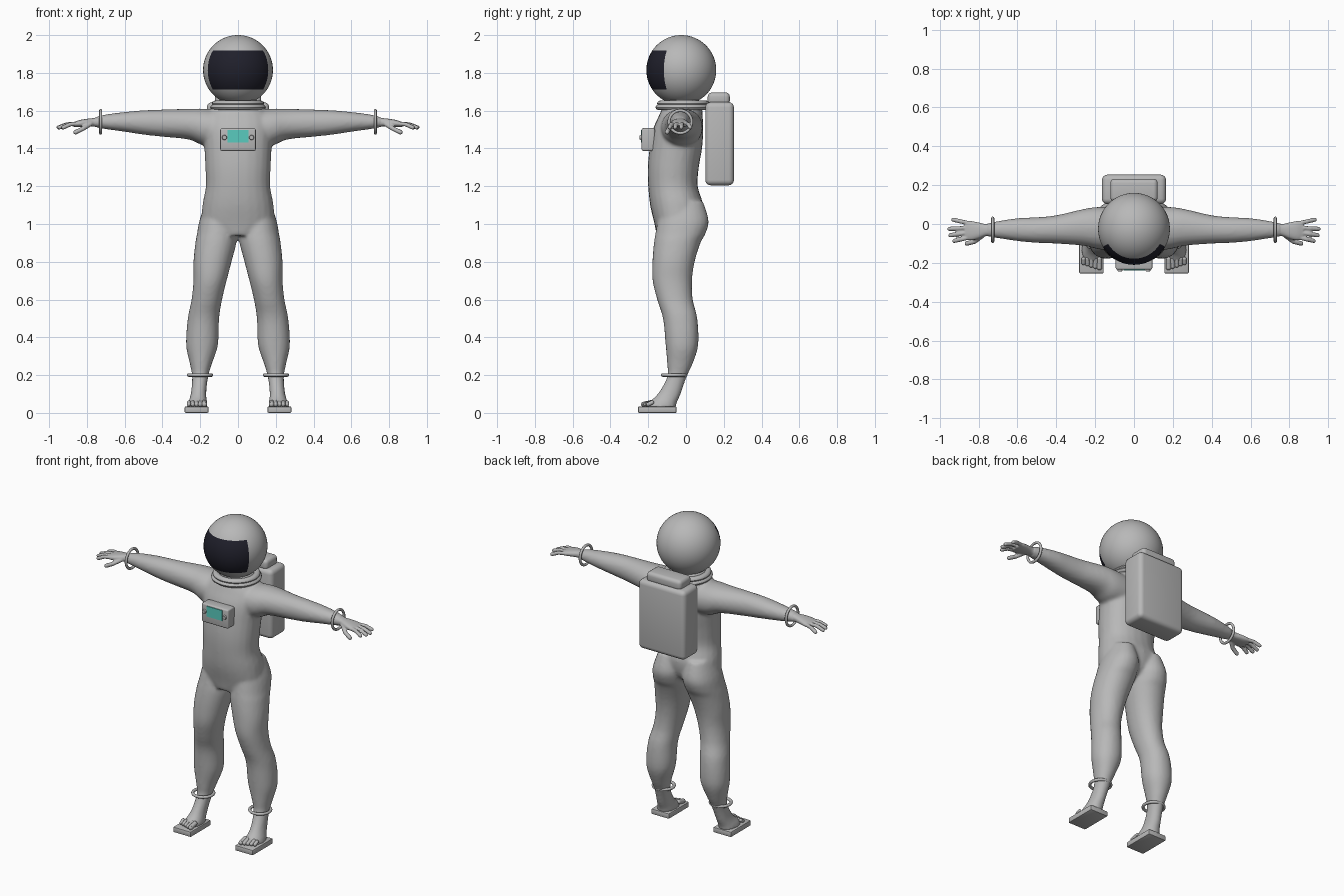
import bpy, bmesh
from math import sin, cos, pi, atan2, copysign
from mathutils import Vector, Matrix

cube = bpy.data.objects.get("Cube")
if cube:
    bpy.data.objects.remove(cube)


def material(name, rgb, rough=0.6):
    mat = bpy.data.materials.new(name)
    mat.use_nodes = True
    mat.diffuse_color = (*rgb, 1)
    shader = mat.node_tree.nodes["Principled BSDF"]
    shader.inputs["Base Color"].default_value = (*rgb, 1)
    shader.inputs["Roughness"].default_value = rough
    return mat


GREY = material("suit_grey", (0.48, 0.48, 0.48))
DARK = material("visor_dark", (0.014, 0.014, 0.024))
TEAL = material("screen_teal", (0.1, 0.6, 0.52))


def finish(name, bm, *mats):
    """Turn a bmesh into a smooth shaded object."""
    bmesh.ops.recalc_face_normals(bm, faces=bm.faces)
    mesh = bpy.data.meshes.new(name)
    bm.to_mesh(mesh)
    bm.free()
    for mat in mats:
        mesh.materials.append(mat)
    obj = bpy.data.objects.new(name, mesh)
    bpy.context.collection.objects.link(obj)
    bpy.ops.object.select_all(action="DESELECT")
    obj.select_set(True)
    bpy.context.view_layer.objects.active = obj
    bpy.ops.object.shade_smooth_by_angle(angle=pi / 5)
    return obj


def fuse(obj, voxel, rounds):
    """Blend overlapping lofts into one soft skin."""
    remesh = obj.modifiers.new("fuse", "REMESH")
    remesh.mode = "VOXEL"
    remesh.voxel_size = voxel
    remesh.use_smooth_shade = True
    soften = obj.modifiers.new("soften", "SMOOTH")
    soften.factor = 0.5
    soften.iterations = rounds


def catmull(a, b, c, d, t):
    return 0.5 * (2 * b + (c - a) * t + (2 * a - 5 * b + 4 * c - d) * t ** 2
                  + (3 * b - a - 3 * c + d) * t ** 3)


def loft(bm, rings, axis, side=1, power=0.95, count=24, steps=4):
    """Skin through oval rings given as (position, u min, u max, v min, v max)."""
    dense = []
    for i in range(len(rings) - 1):
        near = [rings[max(0, min(len(rings) - 1, i + k))] for k in (-1, 0, 1, 2)]
        for s in range(steps):
            dense.append([catmull(*vals, s / steps) for vals in zip(*near)])
    dense.append(rings[-1])
    loops = []
    for t, u0, u1, v0, v1 in dense:
        loop = []
        for k in range(count):
            c, s = cos(2 * pi * k / count), sin(2 * pi * k / count)
            u = (u0 + u1) / 2 + (u1 - u0) / 2 * copysign(abs(c) ** power, c)
            v = (v0 + v1) / 2 + (v1 - v0) / 2 * copysign(abs(s) ** power, s)
            x, y, z = (u, v, t) if axis == "z" else (t, u, v)
            loop.append(bm.verts.new((x * side, y, z)))
        loops.append(loop)
    for a, b in zip(loops, loops[1:]):
        for k in range(count):
            n = (k + 1) % count
            bm.faces.new((a[k], a[n], b[n], b[k]))
    bm.faces.new(loops[0])
    bm.faces.new(loops[-1])


def digit(bm, joints, radius, side):
    """Finger: tapered segments with a ball at every joint."""
    points = [Vector((x * side, y, z)) for x, y, z in joints]
    for p in points:
        bmesh.ops.create_uvsphere(bm, u_segments=12, v_segments=8, radius=radius,
                                  matrix=Matrix.Translation(p))
    for p, q in zip(points, points[1:]):
        turn = (q - p).to_track_quat("Z", "Y").to_matrix().to_4x4()
        bmesh.ops.create_cone(bm, cap_ends=True, segments=12, radius1=radius,
                              radius2=radius, depth=(q - p).length,
                              matrix=Matrix.Translation((p + q) / 2) @ turn)


def rounded_box(name, low, high, bevel, mat, segments=4):
    low, high = Vector(low), Vector(high)
    bm = bmesh.new()
    bmesh.ops.create_cube(bm, size=1, matrix=Matrix.Translation((low + high) / 2)
                          @ Matrix.Diagonal((*(high - low), 1)))
    if bevel:
        bmesh.ops.bevel(bm, geom=bm.edges[:], offset=bevel, segments=segments,
                        profile=0.5, affect="EDGES")
    return finish(name, bm, mat)


def ring(name, centre, major, minor, turn=Matrix(), stretch=1.0):
    """Torus band around local z, stretched along its own axis."""
    bm = bmesh.new()
    grid = []
    for i in range(40):
        a = 2 * pi * i / 40
        grid.append([])
        for j in range(12):
            b = 2 * pi * j / 12
            r = major + minor * cos(b)
            p = Vector((r * cos(a), r * sin(a), minor * stretch * sin(b)))
            grid[-1].append(bm.verts.new(Vector(centre) + turn.to_3x3() @ p))
    for i in range(40):
        a, b = grid[i], grid[(i + 1) % 40]
        for j in range(12):
            n = (j + 1) % 12
            bm.faces.new((a[j], b[j], b[n], a[n]))
    return finish(name, bm, GREY)


# Suit body: torso, legs and arms fused together
torso = [(0.94, 0.1, -0.155, 0.0), (1.0, 0.185, -0.167, 0.07), (1.1, 0.188, -0.19, 0.09),
         (1.2, 0.17, -0.2, 0.062), (1.3, 0.173, -0.202, 0.068), (1.4, 0.178, -0.193, 0.085),
         (1.5, 0.185, -0.175, 0.092), (1.57, 0.175, -0.145, 0.088),
         (1.615, 0.135, -0.125, 0.085), (1.67, 0.09, -0.1, 0.06)]
leg = [(1.12, 0.03, 0.17, -0.13, 0.09), (1.02, 0.004, 0.204, -0.15, 0.12),
       (0.95, 0.004, 0.217, -0.162, 0.104), (0.9, 0.008, 0.226, -0.17, 0.077),
       (0.8, 0.034, 0.236, -0.178, 0.046), (0.7, 0.06, 0.236, -0.177, 0.032),
       (0.6, 0.084, 0.246, -0.153, 0.036), (0.5, 0.1, 0.266, -0.122, 0.06),
       (0.36, 0.106, 0.275, -0.108, 0.065), (0.26, 0.138, 0.255, -0.1, 0.035),
       (0.19, 0.158, 0.243, -0.1, 0.003), (0.1, 0.168, 0.25, -0.15, -0.028),
       (0.05, 0.162, 0.266, -0.205, -0.05), (0.025, 0.16, 0.272, -0.21, -0.052)]
arm = [(0.05, -0.14, 0.085, 1.4, 1.6), (0.18, -0.13, 0.088, 1.415, 1.61),
       (0.26, -0.112, 0.077, 1.447, 1.61), (0.4, -0.101, 0.045, 1.462, 1.606),
       (0.5, -0.097, 0.035, 1.473, 1.602), (0.6, -0.088, 0.03, 1.488, 1.593),
       (0.7, -0.073, 0.015, 1.502, 1.58), (0.76, -0.064, 0.002, 1.513, 1.565)]
bm = bmesh.new()
loft(bm, [(z, -w, w, y0, y1) for z, w, y0, y1 in torso], "z", power=0.9)
for side in (1, -1):
    loft(bm, leg, "z", side)
    loft(bm, arm, "x", side)
fuse(finish("suit_body", bm, GREY), 0.01, 6)

# Hands with spread fingers, toes, soles and cuff rings
palm = [(0.72, -0.067, 0.007, 1.508, 1.572), (0.76, -0.062, 0.0, 1.515, 1.562),
        (0.8, -0.076, 0.008, 1.515, 1.557), (0.84, -0.085, 0.016, 1.513, 1.55),
        (0.87, -0.08, 0.014, 1.514, 1.54)]
fingers = [((0.85, -0.07), (0.925, -0.087)), ((0.86, -0.045), (0.945, -0.058)),
           ((0.86, -0.02), (0.95, -0.025)), ((0.85, 0.004), (0.93, 0.022))]
for side, word in ((1, "left"), (-1, "right")):
    bm = bmesh.new()
    loft(bm, palm, "x", side, power=0.85)
    for (x0, y0), (x1, y1) in fingers:
        digit(bm, [(x0, y0, 1.53), ((x0 + x1) / 2, (y0 + y1) / 2, 1.528),
                   (x1, y1, 1.511)], 0.0115, side)
    digit(bm, [(0.78, -0.06, 1.53), (0.82, -0.09, 1.505), (0.86, -0.1, 1.486)],
          0.0125, side)
    fuse(finish(word + "_hand", bm, GREY), 0.005, 3)

    bm = bmesh.new()
    for i in range(5):
        x = 0.178 + 0.0205 * i
        reach = -0.224 + 0.006 * i
        digit(bm, [(x, -0.18, 0.055), (x, reach, 0.045)], 0.014 - 0.0008 * i, side)
    finish(word + "_toes", bm, GREY)

    xs = sorted((0.156 * side, 0.282 * side))
    rounded_box(word + "_sole", (xs[0], -0.254, 0), (xs[1], -0.05, 0.034), 0.006, GREY, 2)
    ring(word + "_ankle_ring", (0.201 * side, -0.063, 0.2), 0.061, 0.009)
    ring(word + "_wrist_ring", (0.727 * side, -0.03, 1.541), 0.06, 0.008,
         Matrix.Rotation(pi / 2, 4, "Y"))

# Helmet with visor faces picked by direction
centre = Vector((0, -0.025, 1.815))
bm = bmesh.new()
bmesh.ops.create_uvsphere(bm, u_segments=48, v_segments=32, radius=0.185)
for face in bm.faces:
    p = face.calc_center_median()
    if abs(atan2(p.x, -p.y)) < pi / 3 and abs(p.z) < 0.103:
        face.material_index = 1
bmesh.ops.translate(bm, verts=bm.verts, vec=centre)
finish("helmet", bm, GREY, DARK)

# Collar
ring("collar_lower", (0, -0.015, 1.618), 0.125, 0.022, stretch=0.7)
ring("collar_upper", (0, -0.015, 1.638), 0.118, 0.02, stretch=0.8)

# Backpack
rounded_box("backpack", (-0.165, 0.102, 1.205), (0.165, 0.254, 1.645), 0.028, GREY)
rounded_box("backpack_cap", (-0.122, 0.115, 1.63), (0.122, 0.232, 1.696), 0.022, GREY)

# Chest control panel
rounded_box("chest_panel", (-0.094, -0.235, 1.387), (0.094, -0.165, 1.507), 0.009, GREY, 3)
rounded_box("chest_screen", (-0.055, -0.239, 1.431), (0.056, -0.233, 1.497), 0, TEAL)
for side, word in ((1, "left"), (-1, "right")):
    bm = bmesh.new()
    bmesh.ops.create_cone(bm, cap_ends=True, segments=20, radius1=0.014, radius2=0.011,
                          depth=0.014, matrix=Matrix.Translation((0.072 * side, -0.238, 1.458))
                          @ Matrix.Rotation(pi / 2, 4, "X"))
    finish(word + "_panel_knob", bm, GREY)
